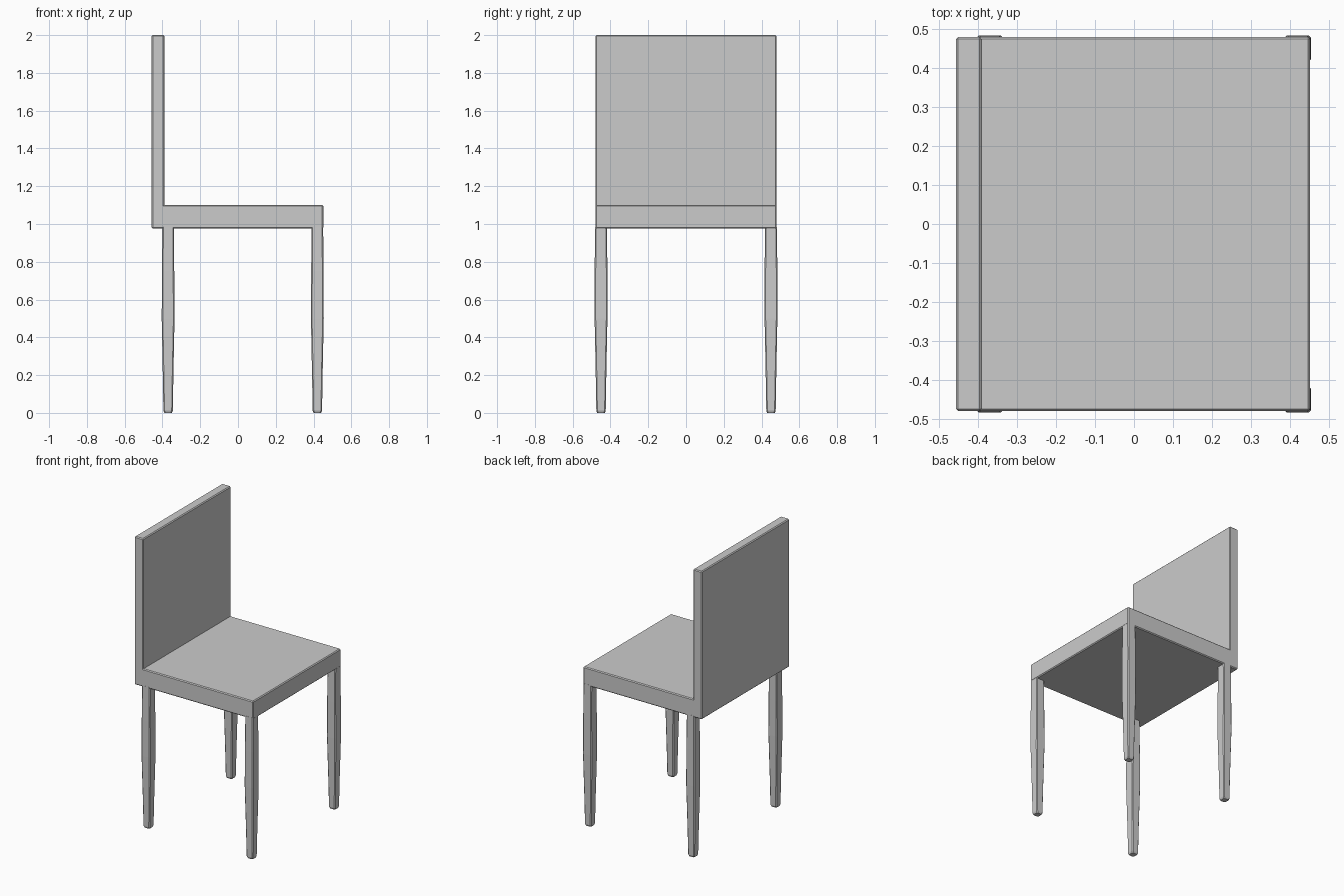
import bpy, bmesh

if "Cube" in bpy.data.objects:
    bpy.data.objects.remove(bpy.data.objects["Cube"])


def add_object(name, bm):
    bmesh.ops.recalc_face_normals(bm, faces=bm.faces[:])
    mesh = bpy.data.meshes.new(name)
    bm.to_mesh(mesh)
    bm.free()
    obj = bpy.data.objects.new(name, mesh)
    bpy.context.collection.objects.link(obj)
    return obj


# Seat and backrest: one L-shaped profile extruded across the width
def make_seat_and_back():
    half_width = 0.48
    profile = [(-0.457, 0.975), (0.452, 0.975), (0.452, 1.10),
               (-0.39, 1.10), (-0.39, 2.0), (-0.457, 2.0)]
    bm = bmesh.new()
    face = bm.faces.new([bm.verts.new((x, -half_width, z)) for x, z in profile])
    out = bmesh.ops.extrude_face_region(bm, geom=[face])
    top = [v for v in out["geom"] if isinstance(v, bmesh.types.BMVert)]
    bmesh.ops.translate(bm, verts=top, vec=(0, 2 * half_width, 0))
    bmesh.ops.recalc_face_normals(bm, faces=bm.faces[:])
    # Small chamfer on every outer edge, inner corner stays sharp
    edges = [e for e in bm.edges if e.is_convex]
    bmesh.ops.bevel(bm, geom=edges, offset=0.006, segments=1, affect='EDGES')
    return add_object("seat_and_backrest", bm)


# Leg: chamfered square sections, slightly swollen in the middle, mirrored in y
def make_legs(name, cx, cy=0.45):
    sections = [(0.0, 0.020, 0.020), (0.012, 0.025, 0.025), (0.2, 0.028, 0.028),
                (0.5, 0.034, 0.034), (0.75, 0.0325, 0.034), (0.985, 0.031, 0.031)]
    c = 0.006
    bm = bmesh.new()
    rings = []
    for z, a, b in sections:
        outline = [(a, -b + c), (a, b - c), (a - c, b), (-a + c, b),
                   (-a, b - c), (-a, -b + c), (-a + c, -b), (a - c, -b)]
        rings.append([bm.verts.new((cx + x, cy + y, z)) for x, y in outline])
    for low, high in zip(rings, rings[1:]):
        for i in range(8):
            j = (i + 1) % 8
            bm.faces.new((low[i], low[j], high[j], high[i]))
    bm.faces.new(rings[0])
    bm.faces.new(rings[-1])
    obj = add_object(name, bm)
    mirror = obj.modifiers.new("mirror", 'MIRROR')
    mirror.use_axis = (False, True, False)
    return obj


make_seat_and_back()
make_legs("right_legs", 0.42)
make_legs("left_legs", -0.37)
